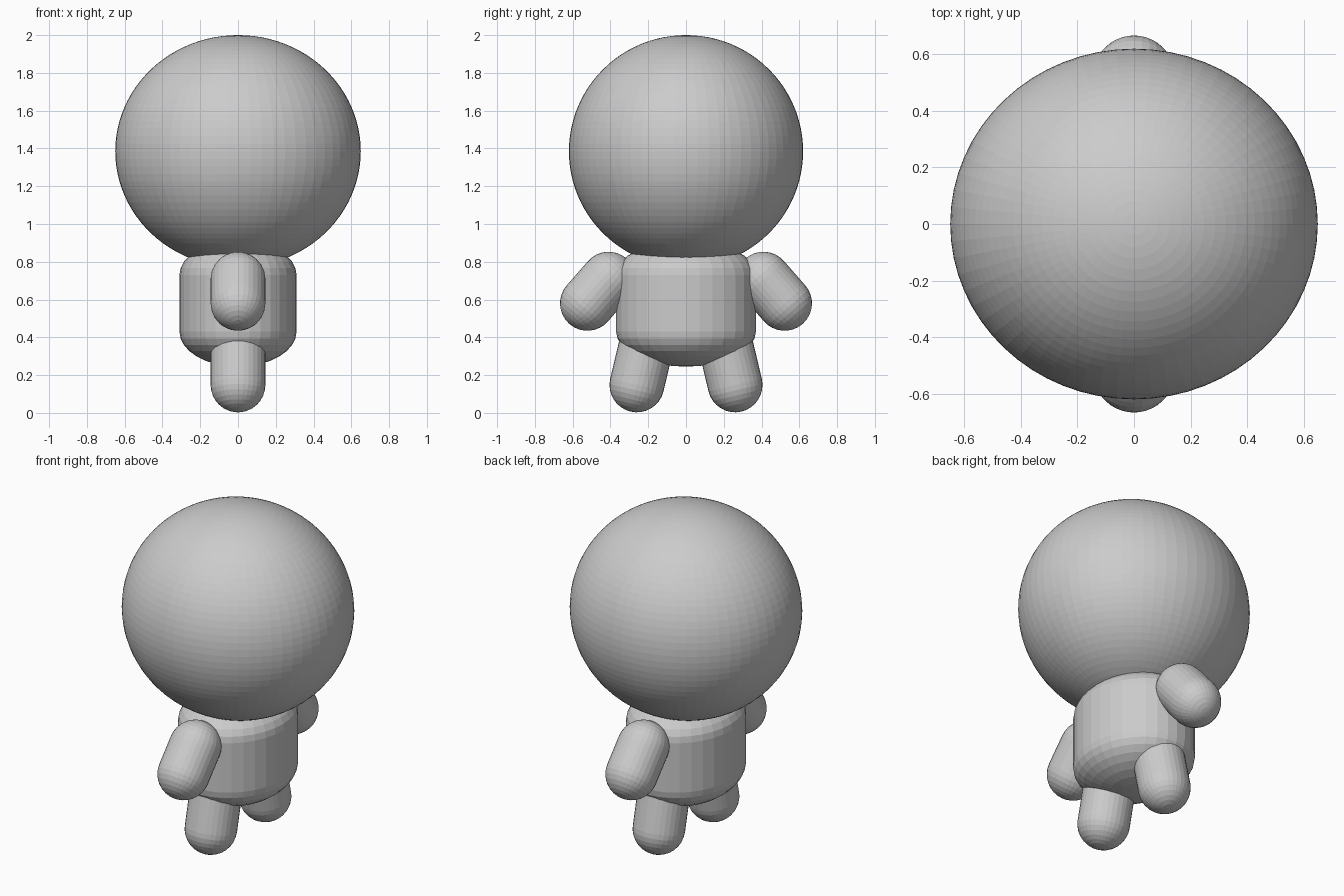
import bpy, bmesh
from math import sin, cos, pi
from mathutils import Vector, Matrix

if "Cube" in bpy.data.objects:
    bpy.data.objects.remove(bpy.data.objects["Cube"])


def capsule(name, low, high, radii, cap, segments=32, rings=8):
    """Rounded cylinder from low to high: elliptical section, domed caps."""
    low, high = Vector(low), Vector(high)
    axis = high - low
    half = axis.length / 2
    profile = []
    for sign, angles in ((-1, range(rings - 1, -1, -1)), (1, range(rings))):
        for i in angles:
            a = i / rings * pi / 2
            profile.append((cos(a), sign * (half + cap * sin(a))))
    bm = bmesh.new()
    loops = [[bm.verts.new((radii[0] * r * cos(2 * pi * s / segments),
                            radii[1] * r * sin(2 * pi * s / segments), z))
              for s in range(segments)] for r, z in profile]
    bottom = bm.verts.new((0, 0, -half - cap))
    top = bm.verts.new((0, 0, half + cap))
    for s in range(segments):
        n = (s + 1) % segments
        bm.faces.new((bottom, loops[0][n], loops[0][s]))
        bm.faces.new((top, loops[-1][s], loops[-1][n]))
        for a, b in zip(loops, loops[1:]):
            bm.faces.new((a[s], a[n], b[n], b[s]))
    # Tilt about x so the section keeps its x and y axes
    tilt = Vector((0, 0, 1)).rotation_difference(axis.normalized()).to_matrix().to_4x4()
    bm.transform(Matrix.Translation((low + high) / 2) @ tilt)
    mesh = bpy.data.meshes.new(name)
    bm.to_mesh(mesh)
    bm.free()
    obj = bpy.data.objects.new(name, mesh)
    bpy.context.collection.objects.link(obj)
    return obj


# Large, slightly flattened head
bpy.ops.mesh.primitive_uv_sphere_add(segments=64, ring_count=48, radius=1,
                                     location=(0, 0, 1.385))
head = bpy.context.object
head.name = "head"
head.scale = (0.65, 0.62, 0.615)

# Rounded torso
capsule("torso", (0, 0, 0.43), (0, 0, 0.73), (0.31, 0.37), 0.185)

# Arms and legs on the two y sides
for side, label in ((1, "back"), (-1, "front")):
    capsule("arm_" + label, (0, side * 0.522, 0.58), (0, side * 0.41, 0.708),
            (0.145, 0.145), 0.145)
    capsule("leg_" + label, (0, side * 0.26, 0.148), (0, side * 0.21, 0.36),
            (0.145, 0.145), 0.145)
